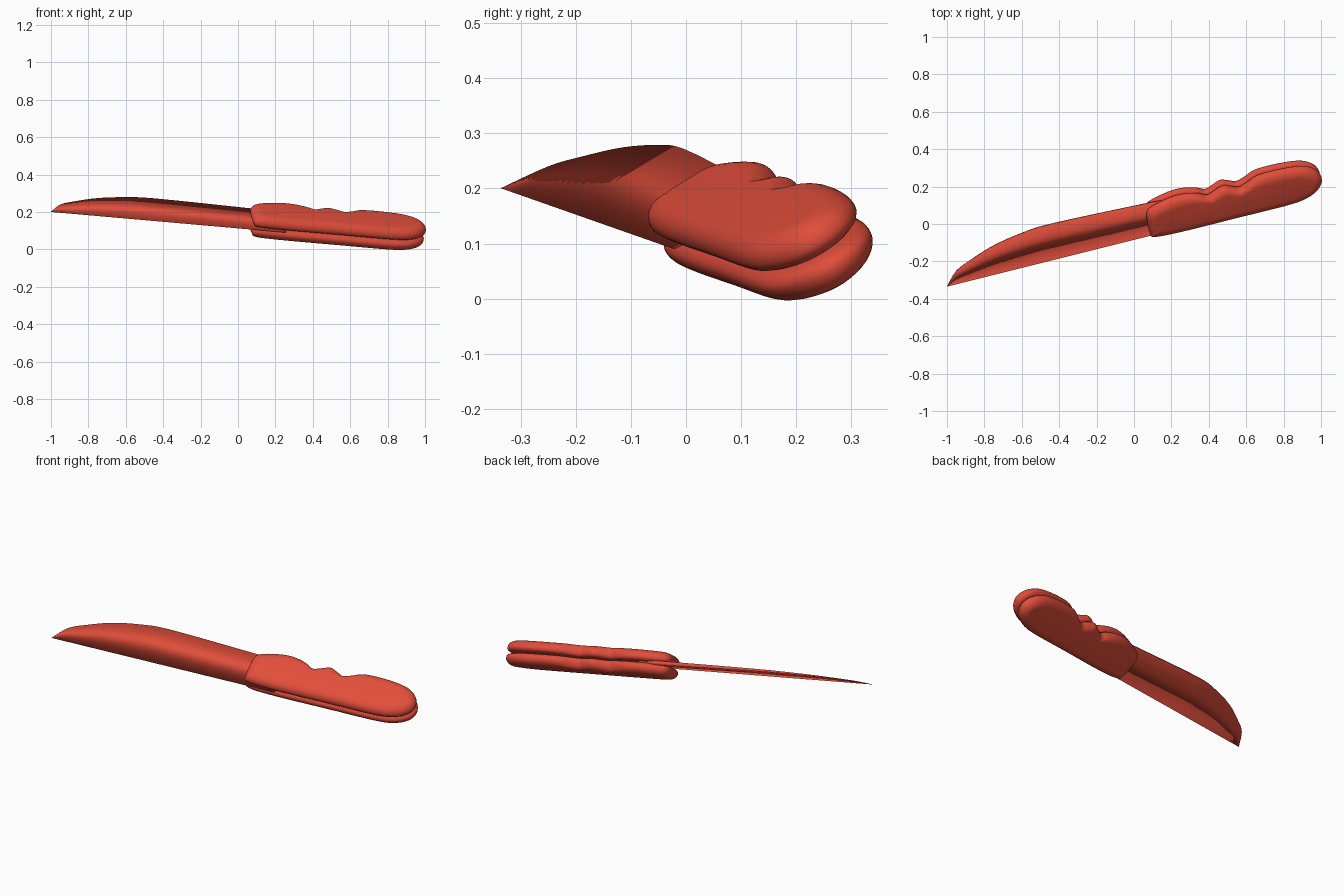
import bpy, bmesh, math
from mathutils import Vector, Matrix

cube = bpy.data.objects.get("Cube")
if cube:
    bpy.data.objects.remove(cube, do_unlink=True)

red = bpy.data.materials.new("warm red")
red.use_nodes = True
colour = (0.75, 0.075, 0.043, 1)
red.diffuse_color = colour
red.node_tree.nodes["Principled BSDF"].inputs["Base Color"].default_value = colour

# Knife frame: x along the straight edge from the tip, y across, z thickness
along = Vector((0.967, 0.242, -0.085)).normalized()
across = Vector((-0.163, 0.832, 0.533))
across = (across - along * across.dot(along)).normalized()
frame = Matrix((along, across, along.cross(across))).transposed().to_4x4()
frame.translation = (-1, -0.335, 0.2)


def smooth_path(points, steps, closed=False):
    """Catmull-Rom curve through 2D points."""
    n = len(points)
    pick = (lambda i: Vector(points[i % n])) if closed else \
           (lambda i: Vector(points[min(max(i, 0), n - 1)]))
    path = []
    for i in range(n if closed else n - 1):
        a, b, c, d = (pick(i + k) for k in (-1, 0, 1, 2))
        for s in range(steps):
            t = s / steps
            path.append(0.5 * (2 * b + (c - a) * t + (2 * a - 5 * b + 4 * c - d) * t * t
                               + (3 * b - a - 3 * c + d) * t ** 3))
    return path if closed else path + [pick(n - 1)]


def finish(name, bm):
    bmesh.ops.recalc_face_normals(bm, faces=bm.faces)
    mesh = bpy.data.meshes.new(name)
    bm.to_mesh(mesh)
    bm.free()
    mesh.materials.append(red)
    obj = bpy.data.objects.new(name, mesh)
    bpy.context.collection.objects.link(obj)
    obj.matrix_world = frame
    for other in bpy.context.selected_objects:
        other.select_set(False)
    obj.select_set(True)
    bpy.context.view_layer.objects.active = obj
    return obj


# Blade: straight cutting edge, curved spine, thickening towards the handle
spine = smooth_path([(0, 0), (0.066, 0.083), (0.156, 0.129), (0.289, 0.18),
                     (0.449, 0.212), (0.617, 0.223), (1.13, 0.2), (1.3, 0.19)], 4)
bm = bmesh.new()
rows = []
for x, y in spine:
    half = 0.001 + 0.009 * x
    rows.append([bm.verts.new(p) for p in ((x, 0, 0), (x, y, half), (x, y, -half))])
for p, q in zip(rows, rows[1:]):
    for i in range(3):
        j = (i + 1) % 3
        bm.faces.new((p[i], q[i], q[j], p[j]))
bm.faces.new(rows[-1])
bmesh.ops.remove_doubles(bm, verts=bm.verts, dist=0.0001)
finish("blade", bm)
bpy.ops.object.shade_smooth()

# Handle scales: two rounded slabs with finger grooves
outline = smooth_path([(1.14, 0.01), (1.3, 0.0), (1.6, 0.0), (1.88, 0.0), (1.99, 0.015),
                       (2.06, 0.055), (2.085, 0.11), (2.06, 0.17), (1.99, 0.21),
                       (1.87, 0.225), (1.75, 0.222), (1.69, 0.195), (1.64, 0.178),
                       (1.6, 0.195), (1.555, 0.212), (1.51, 0.195), (1.464, 0.178),
                       (1.42, 0.2), (1.36, 0.219), (1.28, 0.222), (1.17, 0.197),
                       (1.127, 0.165), (1.12, 0.1), (1.122, 0.04)], 5, closed=True)
centre = Vector((1.6, 0.105))
# Rings from the inner rim, around the bulge, to the outer face: (height, inset)
rings = [(0.002, 0.05), (0.004, 0.02), (0.011, 0.007), (0.02, 0.001)]
rings += [(0.028 + 0.041 * math.sin(a), 0.05 * (1 - math.cos(a)))
          for a in (k * math.pi / 14 for k in range(8))]
for name, side in (("upper_handle_scale", 1), ("lower_handle_scale", -1)):
    bm = bmesh.new()
    loops = []
    for height, inset in rings:
        loop = []
        for p in outline:
            d = p - centre
            loop.append(bm.verts.new((centre.x + d.x * (1 - inset / 0.48),
                                      centre.y + d.y * (1 - inset / 0.11), side * height)))
        loops.append(loop)
    n = len(outline)
    for a, b in zip(loops, loops[1:]):
        for i in range(n):
            bm.faces.new((a[i], a[(i + 1) % n], b[(i + 1) % n], b[i]))
    bm.faces.new(loops[0])
    bm.faces.new(loops[-1])
    finish(name, bm)
    bpy.ops.object.shade_smooth_by_angle(angle=math.radians(40))
